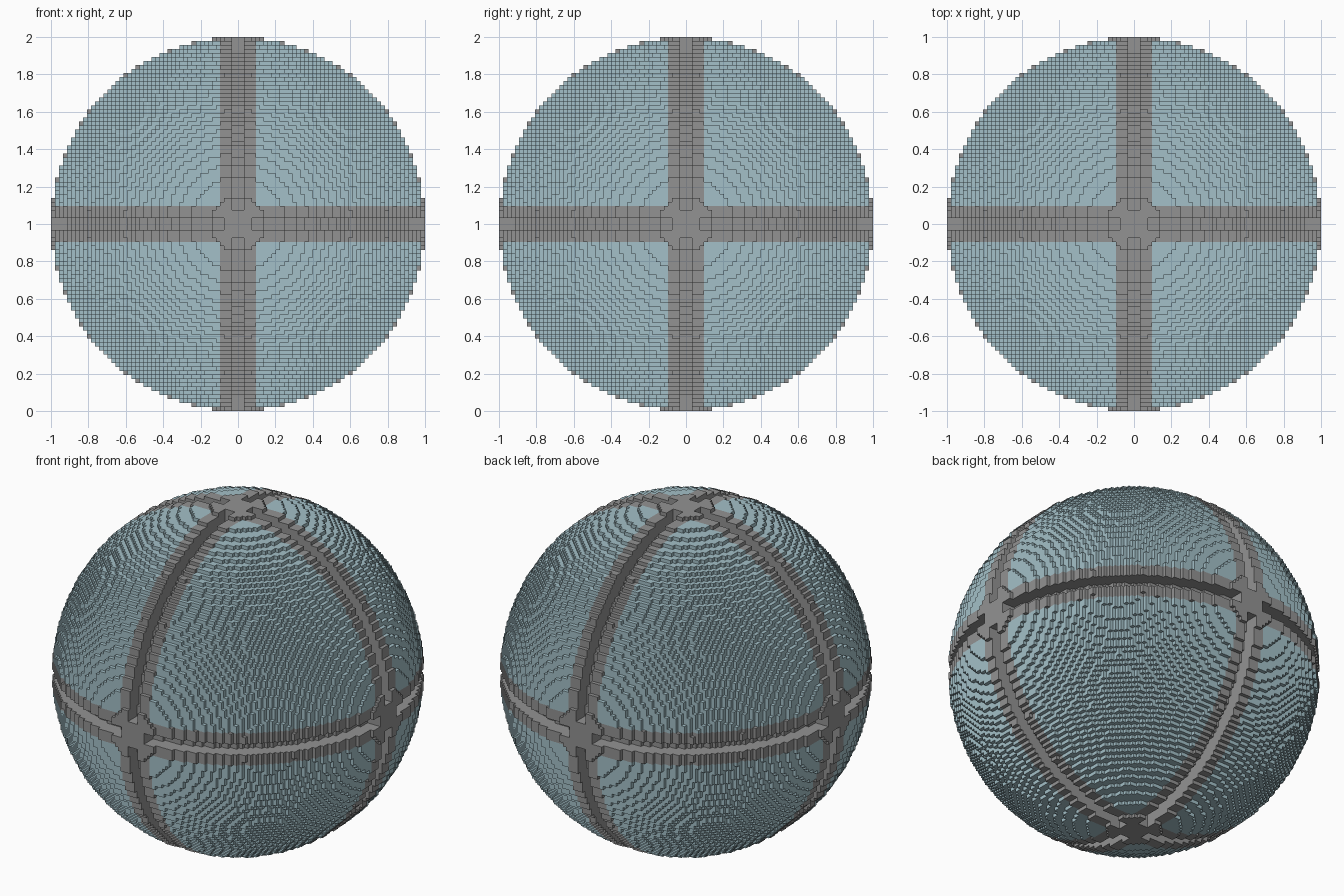
import bpy
from mathutils import Vector

cube = bpy.data.objects.get("Cube")
if cube:
    bpy.data.objects.remove(cube, do_unlink=True)

COUNT = 93                 # blocks across the ball
HALF = COUNT // 2
SIZE = 2 / COUNT
RADIUS = COUNT / 2
FLOOR = RADIUS - 4         # radius of the groove floor
BAND, GROOVE, HUB = 4, 1, 3


def material(name, colour):
    mat = bpy.data.materials.new(name)
    mat.use_nodes = True
    mat.diffuse_color = (*colour, 1)
    bsdf = mat.node_tree.nodes["Principled BSDF"]
    bsdf.inputs["Base Color"].default_value = (*colour, 1)
    bsdf.inputs["Roughness"].default_value = 0.8
    return mat


blue = material("pale_blue", (0.37, 0.53, 0.58))
grey = material("mid_grey", (0.29, 0.29, 0.29))


def is_solid(cell):
    """Ball of blocks, with a groove along each of the three great circles."""
    dist = sum(c * c for c in cell)
    if dist > RADIUS ** 2:
        return False
    low, mid, _ = sorted(map(abs, cell))
    in_groove = low <= GROOVE and mid > HUB
    return not (in_groove and dist > FLOOR ** 2)


def in_band(cell):
    return min(map(abs, cell)) <= BAND


# Only the outer blocks can show a face
span = range(-HALF, HALF + 1)
inner = (FLOOR - 3) ** 2
shell = [(x, y, z) for x in span for y in span for z in span
         if inner < x * x + y * y + z * z <= RADIUS ** 2]
blocks = {cell for cell in shell if is_solid(cell)}


def block_object(name, cells, mat):
    verts, faces = {}, []
    for cell in cells:
        for axis in range(3):
            for side in (-1, 1):
                near = list(cell)
                near[axis] += side
                near = tuple(near)
                if near in blocks or is_solid(near):
                    continue
                u, v = (axis + 1) % 3, (axis + 2) % 3
                face = []
                for du, dv in ((0, 0), (1, 0), (1, 1), (0, 1)):
                    p = list(cell)
                    p[axis] += side > 0
                    p[u] += du
                    p[v] += dv
                    face.append(verts.setdefault(tuple(p), len(verts)))
                faces.append(face if side > 0 else face[::-1])
    mesh = bpy.data.meshes.new(name)
    points = [(Vector(p) - Vector((0.5, 0.5, 0.5))) * SIZE + Vector((0, 0, 1)) for p in verts]
    mesh.from_pydata(points, [], faces)
    mesh.materials.append(mat)
    obj = bpy.data.objects.new(name, mesh)
    bpy.context.collection.objects.link(obj)
    return obj


# Grooved frame along the great circles
block_object("grooved_frame", [c for c in blocks if in_band(c)], grey)

# Eight curved panels between the bands
for sx, xn in ((1, "left"), (-1, "right")):
    for sy, yn in ((1, "back"), (-1, "front")):
        for sz, zn in ((1, "upper"), (-1, "lower")):
            cells = [c for c in blocks if not in_band(c)
                     and c[0] * sx > 0 and c[1] * sy > 0 and c[2] * sz > 0]
            block_object(f"panel_{zn}_{yn}_{xn}", cells, blue)
